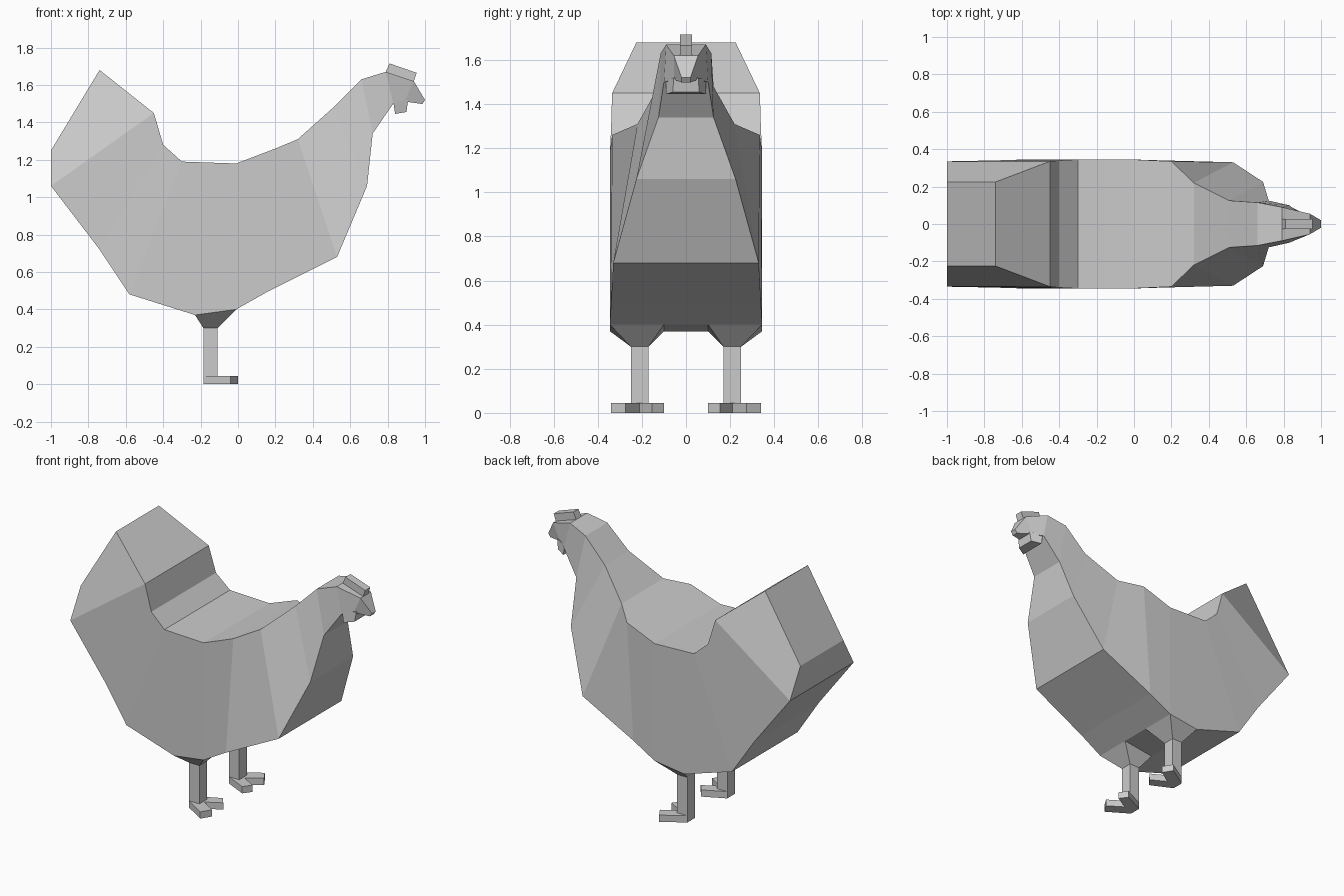
import bpy, bmesh


def make_object(name, bm):
    bmesh.ops.recalc_face_normals(bm, faces=bm.faces[:])
    me = bpy.data.meshes.new(name)
    bm.to_mesh(me)
    bm.free()
    ob = bpy.data.objects.new(name, me)
    bpy.context.collection.objects.link(ob)
    return ob


def loft(name, rings):
    """Skin a list of point rings and cap both ends."""
    bm = bmesh.new()
    vs = [[bm.verts.new(p) for p in r] for r in rings]
    n = len(vs[0])
    for a, b in zip(vs, vs[1:]):
        for i in range(n):
            j = (i + 1) % n
            bm.faces.new((a[i], a[j], b[j], b[i]))
    bm.faces.new(vs[0])
    bm.faces.new(vs[-1])
    return make_object(name, bm)


def section(tx, tz, tw, bx, bz, bw):
    """Four-point slice: upper edge and lower edge with half widths."""
    return [(tx, -tw, tz), (tx, tw, tz), (bx, bw, bz), (bx, -bw, bz)]


def rect(x0, x1, y0, y1, z0, z1=None):
    """Rectangle whose height runs from z0 at x0 to z1 at x1."""
    z1 = z0 if z1 is None else z1
    return [(x0, y0, z0), (x1, y0, z1), (x1, y1, z1), (x0, y1, z0)]


# Body, tail and neck, as slices fanned from tail to head
loft("body", [section(*s) for s in (
    (-0.74, 1.68, .225, -1.00, 1.25, .225),
    (-0.45, 1.45, .335, -1.00, 1.06, .335),
    (-0.40, 1.28, .34, -0.74, 0.72, .34),
    (-0.30, 1.19, .345, -0.58, 0.48, .345),
    (-0.16, 1.185, .345, -0.23, 0.37, .345),
    (-0.01, 1.18, .345, -0.01, 0.40, .345),
    (0.20, 1.26, .335, 0.15, 0.49, .34),
    (0.32, 1.31, .22, 0.53, 0.68, .33),
    (0.51, 1.48, .125, 0.69, 1.06, .225),
    (0.66, 1.63, .115, 0.72, 1.34, .125),
    (0.79, 1.67, .09, 0.83, 1.50, .10),
    (0.94, 1.62, .055, 0.89, 1.512, .055))])

# Beak
loft("beak", [section(0.94, 1.62, .055, 0.89, 1.512, .055),
              section(1.00, 1.52, .02, 0.985, 1.498, .02)])

# Comb
comb = [(0.79, 1.67), (0.81, 1.715), (0.955, 1.665), (0.94, 1.62)]
loft("comb", [[(x, y, z) for x, z in comb] for y in (-.027, .027)])

# Wattle, wider at the back
loft("wattle", [
    [(0.83, -.09, 1.51), (0.83, .09, 1.51), (0.84, .09, 1.445), (0.84, -.09, 1.445)],
    [(0.91, -.055, 1.52), (0.91, .055, 1.52), (0.90, .06, 1.455), (0.90, -.06, 1.455)]])

# Legs and two-toed feet
toes = [(-.185, .17), (-.185, .25), (-.04, .34), (0, .275), (-.10, .21),
        (0, .155), (-.04, .10)]
for s, side in ((-1, "right"), (1, "left")):
    loft(side + "_thigh", [
        rect(-.23, -.01, s * .10, s * .345, .37, .40),
        rect(-.185, -.11, s * .17, s * .25, .30)])
    loft(side + "_leg", [rect(-.185, -.11, s * .17, s * .25, z) for z in (.02, .305)])
    loft(side + "_foot", [[(x, s * y, z) for x, y in toes] for z in (0, .045)])
